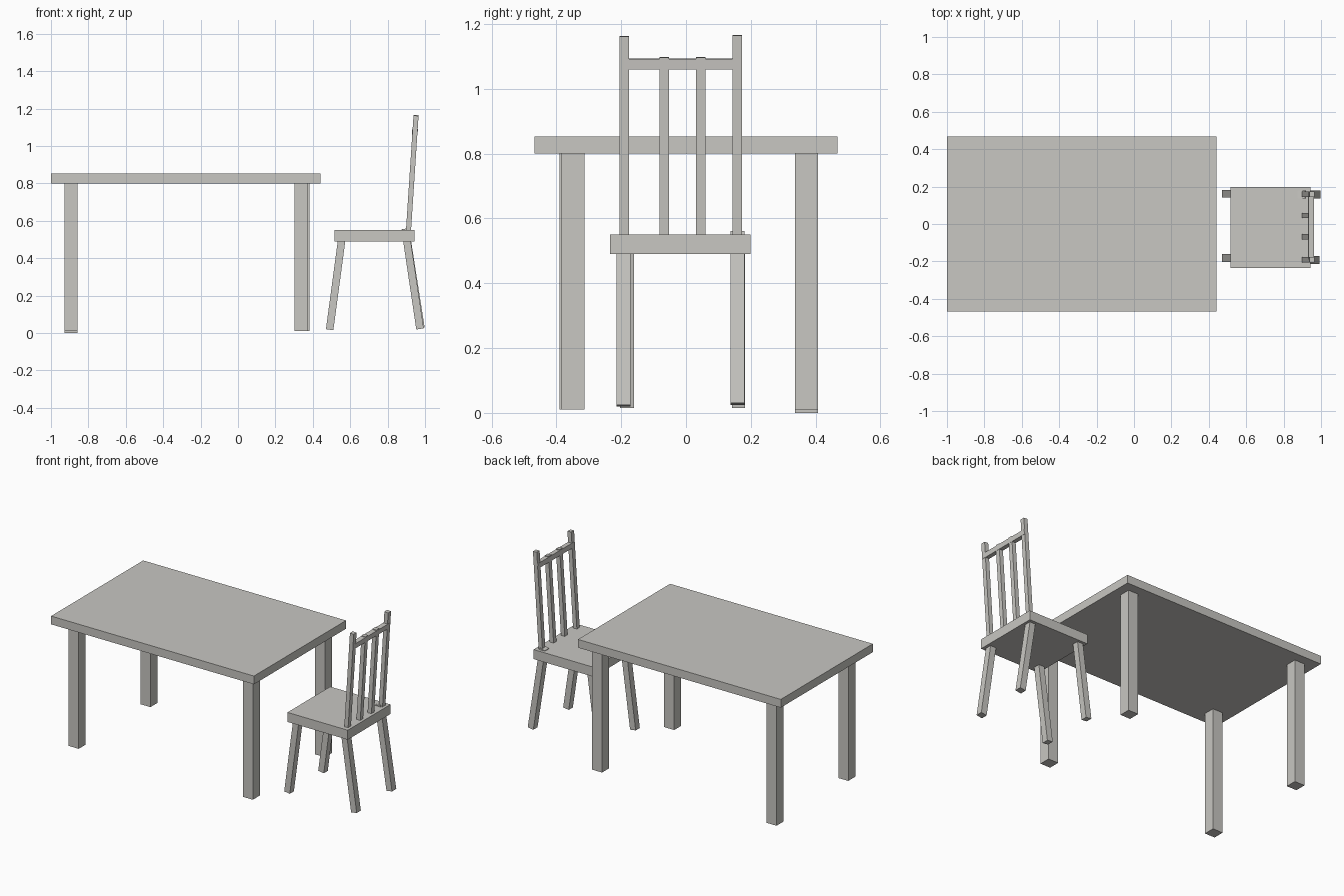
import bpy
import bmesh
from mathutils import Vector, Matrix

if "Cube" in bpy.data.objects:
    bpy.data.objects.remove(bpy.data.objects["Cube"])

grey = bpy.data.materials.new("warm grey")
grey.diffuse_color = (0.58, 0.57, 0.54, 1)
grey.use_nodes = True
grey.node_tree.nodes["Principled BSDF"].inputs["Base Color"].default_value = grey.diffuse_color


def add_box(name, matrix):
    """Unit cube placed and sized by a matrix."""
    mesh = bpy.data.meshes.new(name)
    bm = bmesh.new()
    bmesh.ops.create_cube(bm, size=1, matrix=matrix)
    bm.to_mesh(mesh)
    bm.free()
    mesh.materials.append(grey)
    obj = bpy.data.objects.new(name, mesh)
    bpy.context.collection.objects.link(obj)
    return obj


def box(name, x, y, z):
    """Upright box from (min, max) ranges."""
    lo, hi = Vector((x[0], y[0], z[0])), Vector((x[1], y[1], z[1]))
    return add_box(name, Matrix.Translation((lo + hi) / 2)
                   @ Matrix.Diagonal((*(hi - lo), 1)))


def beam(name, bottom, top, y, thick):
    """Box leaning in the xz plane between (x, z) end centres."""
    a = Vector((bottom[0], sum(y) / 2, bottom[1]))
    b = Vector((top[0], sum(y) / 2, top[1]))
    axis = b - a
    rot = Vector((0, 0, 1)).rotation_difference(axis).to_matrix().to_4x4()
    return add_box(name, Matrix.Translation((a + b) / 2) @ rot
                   @ Matrix.Diagonal((thick, y[1] - y[0], axis.length, 1)))


# Table
box("table_top", (-1, 0.44), (-0.467, 0.467), (0.80, 0.853))
for name, x, y, z in (
        ("front_left", -0.928, -0.391, 0.01),
        ("front_right", 0.303, -0.384, 0.01),
        ("back_left", -0.928, 0.336, 0.0),
        ("back_right", 0.311, 0.336, 0.01)):
    box("table_leg_" + name, (x, x + 0.071), (y, y + 0.071), (z, 0.81))

# Chair seat
box("seat", (0.515, 0.943), (-0.234, 0.199), (0.49, 0.551))

# Splayed chair legs
beam("chair_leg_front_left", (0.490, 0.018), (0.556, 0.51), (-0.203, -0.161), 0.04)
beam("chair_leg_front_right", (0.490, 0.018), (0.556, 0.51), (0.142, 0.182), 0.04)
beam("chair_leg_rear_left", (0.973, 0.022), (0.899, 0.52), (-0.214, -0.172), 0.04)
beam("chair_leg_rear_right", (0.978, 0.028), (0.895, 0.558), (0.137, 0.180), 0.04)

# Leaning back posts, slats and rail
for name, y, z in (
        ("back_post_left", -0.205, 1.162), ("back_slat_left", -0.082, 1.098),
        ("back_slat_right", 0.031, 1.098), ("back_post_right", 0.144, 1.166)):
    top_x = 0.912 + (z - 0.55) * 0.065
    beam(name, (0.909, 0.51), (top_x, z), (y, y + 0.029), 0.027)
beam("back_rail", (0.945, 1.061), (0.947, 1.093), (-0.19, 0.171), 0.030)
